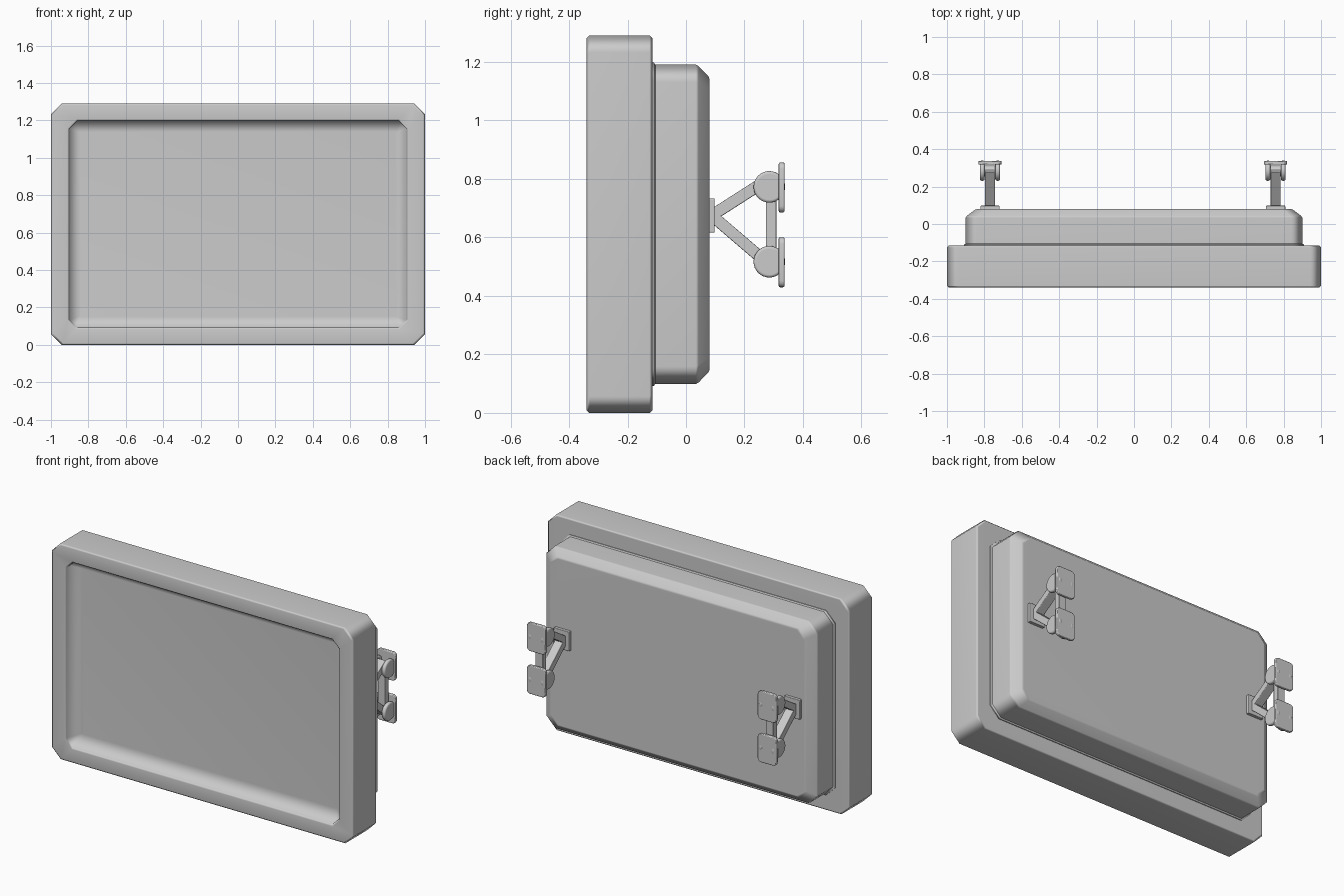
import bpy, bmesh
from math import radians, atan2, hypot
from mathutils import Matrix

if "Cube" in bpy.data.objects:
    bpy.data.objects.remove(bpy.data.objects["Cube"])

MID = 0.645  # height of the monitor centre


def finish(bm, name, angle=30, bevel=0.0, segments=2):
    bmesh.ops.recalc_face_normals(bm, faces=bm.faces[:])
    me = bpy.data.meshes.new(name)
    bm.to_mesh(me)
    bm.free()
    ob = bpy.data.objects.new(name, me)
    bpy.context.collection.objects.link(ob)
    bpy.ops.object.select_all(action='DESELECT')
    ob.select_set(True)
    bpy.context.view_layer.objects.active = ob
    bpy.ops.object.shade_smooth_by_angle(angle=radians(angle))
    if bevel:
        m = ob.modifiers.new("bevel", 'BEVEL')
        m.width, m.segments = bevel, segments
        m.limit_method = 'ANGLE'
        m.harden_normals = True
    else:
        m = ob.modifiers.new("normals", 'WEIGHTED_NORMAL')
        m.keep_sharp = True
    return ob


def octagon_loft(name, loops):
    """Loft of corner-cut rectangles: (half width, half height, corner cut, y)."""
    bm = bmesh.new()
    rings = []
    for w, h, c, y in loops:
        pts = [(w - c, -h), (w, c - h), (w, h - c), (w - c, h),
               (c - w, h), (-w, h - c), (-w, c - h), (c - w, -h)]
        rings.append([bm.verts.new((x, y, MID + z)) for x, z in pts])
    for a, b in zip(rings, rings[1:]):
        for i in range(8):
            j = (i + 1) % 8
            bm.faces.new((a[i], a[j], b[j], b[i]))
    bm.faces.new(rings[0])
    bm.faces.new(rings[-1])
    return finish(bm, name, 50)


# Front frame with recessed screen
octagon_loft("screen_frame", [
    (0.845, 0.495, 0.004, -0.262),
    (0.897, 0.547, 0.035, -0.300),
    (0.903, 0.553, 0.045, -0.332),
    (0.912, 0.562, 0.050, -0.340),
    (0.990, 0.637, 0.056, -0.340),
    (1.000, 0.646, 0.058, -0.330),
    (1.000, 0.646, 0.058, -0.125),
    (0.990, 0.637, 0.056, -0.115)])

# Rear housing with a narrow collar at the frame
octagon_loft("rear_housing", [
    (0.908, 0.553, 0.060, -0.130),
    (0.908, 0.553, 0.060, -0.110),
    (0.900, 0.546, 0.060, -0.105),
    (0.900, 0.546, 0.060, 0.034),
    (0.894, 0.541, 0.060, 0.043),
    (0.850, 0.507, 0.050, 0.076),
    (0.838, 0.496, 0.048, 0.081)])


def box(name, centre, size, tilt=0.0, bevel=0.004):
    bm = bmesh.new()
    mat = (Matrix.Translation(centre) @ Matrix.Rotation(tilt, 4, 'X')
           @ Matrix.Diagonal((*size, 1)))
    bmesh.ops.create_cube(bm, size=1, matrix=mat)
    return finish(bm, name, 30, bevel)


def strut(name, x, p, q, width, thick):
    dy, dz = q[0] - p[0], q[1] - p[1]
    return box(name, (x, (p[0] + q[0]) / 2, (p[1] + q[1]) / 2),
               (width, hypot(dy, dz), thick), atan2(dz, dy))


def disc(name, centre, radius, depth, chamfer):
    bm = bmesh.new()
    mat = Matrix.Translation(centre) @ Matrix.Rotation(radians(90), 4, 'Y')
    bmesh.ops.create_cone(bm, cap_ends=True, segments=32, radius1=radius,
                          radius2=radius, depth=depth, matrix=mat)
    return finish(bm, name, 30, chamfer, 3)


def wall_pad(name, x, z):
    """Flat pad with rounded corners."""
    bm = bmesh.new()
    bmesh.ops.create_cube(bm, size=1, matrix=Matrix.Translation((x, 0.327, z))
                          @ Matrix.Diagonal((0.124, 0.02, 0.171, 1)))
    corners = [e for e in bm.edges
               if abs(e.verts[0].co.y - e.verts[1].co.y) > 0.01]
    bmesh.ops.bevel(bm, geom=corners, offset=0.022, segments=4,
                    profile=0.5, affect='EDGES')
    return finish(bm, name, 30, 0.005)


# Two wall brackets
for side, x in (("left", -0.77), ("right", 0.757)):
    box(f"{side}_bracket_base", (x, 0.087, 0.675), (0.104, 0.022, 0.117))
    strut(f"{side}_vertical_bar", x, (0.291, 0.50), (0.291, 0.79), 0.05, 0.036)
    for level, z, end in (("upper", 0.773, (0.288, 0.803)),
                          ("lower", 0.517, (0.283, 0.508))):
        strut(f"{side}_{level}_arm", x, (0.088, 0.675), end, 0.055, 0.04)
        disc(f"{side}_{level}_pin", (x, 0.283, z), 0.03, 0.09, 0.002)
        for s in (-1, 1):
            disc(f"{side}_{level}_hinge_disc", (x + s * 0.041, 0.285, z),
                 0.054, 0.026, 0.010)
        wall_pad(f"{side}_{level}_wall_pad", x, z - 0.002)
